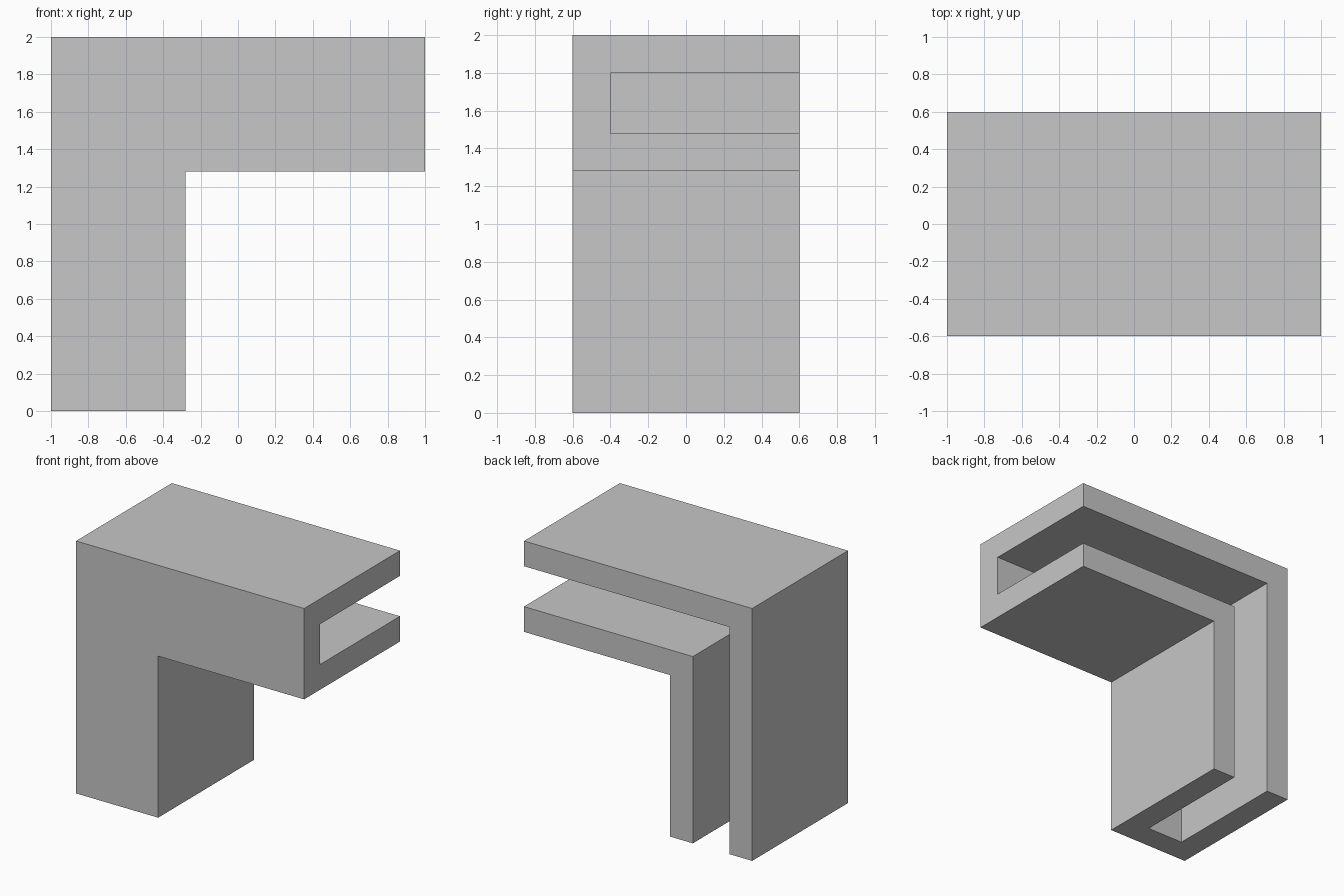
import bpy
import bmesh
import math

if "Cube" in bpy.data.objects:
    bpy.data.objects.remove(bpy.data.objects["Cube"])

grey = bpy.data.materials.new("light grey")
grey.diffuse_color = (0.57, 0.57, 0.57, 1)
grey.use_nodes = True
grey.node_tree.nodes["Principled BSDF"].inputs["Base Color"].default_value = grey.diffuse_color

# Channel cross-section: (inset from the outer wall, y)
WALL, WIDTH, HALF = 0.2, 0.72, 0.6
section = [
    (0, -HALF), (WIDTH, -HALF), (WIDTH, HALF), (WIDTH - WALL, HALF),
    (WIDTH - WALL, -HALF + WALL), (WALL, -HALF + WALL), (WALL, HALF), (0, HALF),
]

# Sweep the section up the leg, round a mitred corner and along the arm
bm = bmesh.new()
rings = [
    [bm.verts.new((-1 + t, y, 0)) for t, y in section],
    [bm.verts.new((-1 + t, y, 2 - t)) for t, y in section],
    [bm.verts.new((1, y, 2 - t)) for t, y in section],
]
n = len(section)
for a, b in zip(rings, rings[1:]):
    for i in range(n):
        j = (i + 1) % n
        bm.faces.new((a[i], a[j], b[j], b[i]))

# Close the cut ends of the leg and the arm
bm.faces.new(rings[0][::-1])
bm.faces.new(rings[-1])

# Merge the flat faces across the mitre
bmesh.ops.recalc_face_normals(bm, faces=bm.faces[:])
bmesh.ops.dissolve_limit(bm, angle_limit=math.radians(1),
                         verts=bm.verts[:], edges=bm.edges[:])

mesh = bpy.data.meshes.new("corner_channel")
bm.to_mesh(mesh)
bm.free()
mesh.materials.append(grey)
bpy.context.collection.objects.link(bpy.data.objects.new("corner_channel", mesh))
